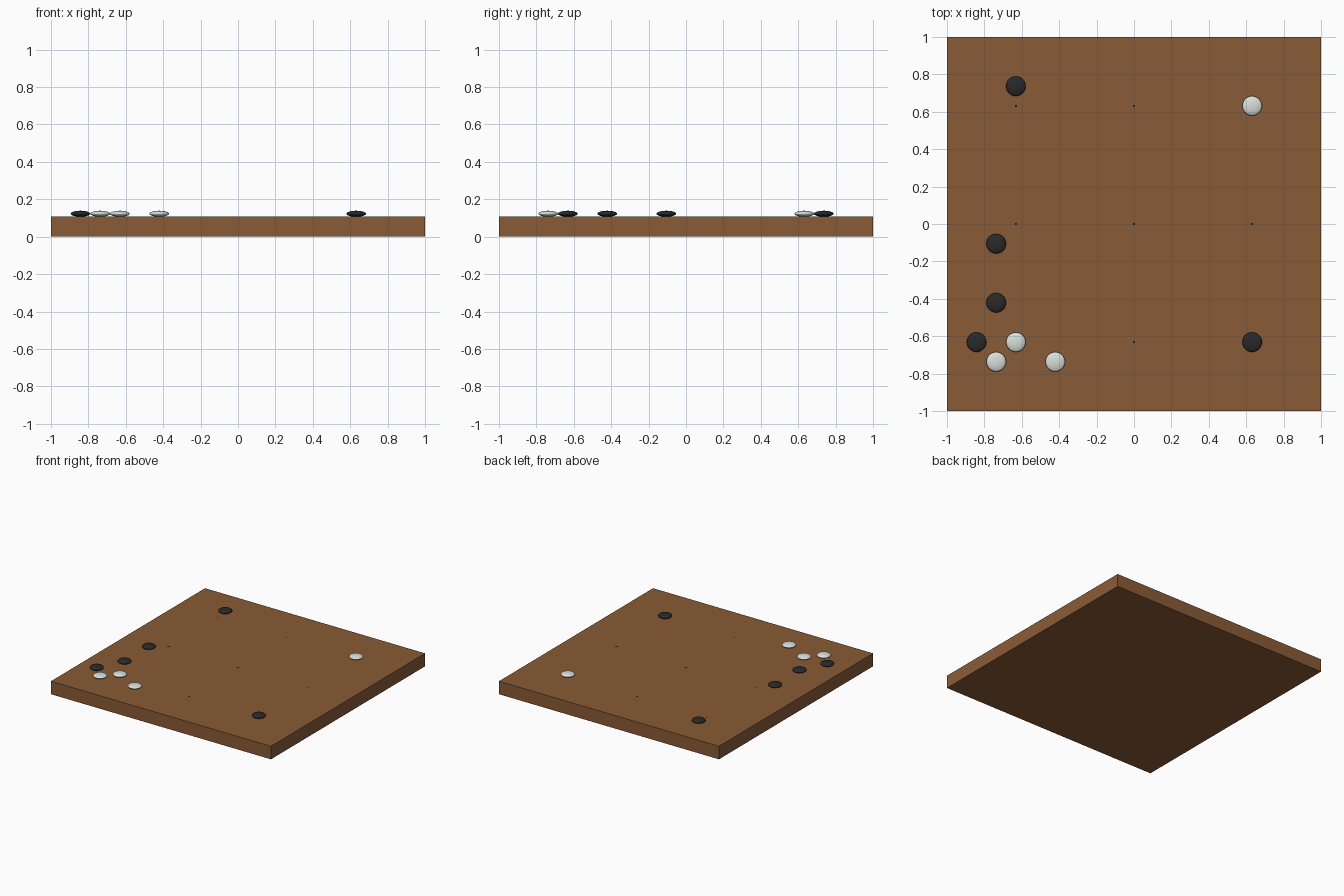
import bpy, bmesh, math

if "Cube" in bpy.data.objects:
    bpy.data.objects.remove(bpy.data.objects["Cube"])

STEP = 2 / 19          # spacing of the playing lines
TOP = 0.107            # height of the board


def material(name, rgb):
    m = bpy.data.materials.new(name)
    m.diffuse_color = (*rgb, 1)
    m.use_nodes = True
    m.node_tree.nodes["Principled BSDF"].inputs["Base Color"].default_value = m.diffuse_color
    return m


wood = material("brown wood", (0.255, 0.105, 0.037))
black = material("black stone", (0.022, 0.022, 0.023))
white = material("white stone", (0.68, 0.73, 0.70))
ink = material("dark ink", (0.01, 0.008, 0.006))


def finish(name, bm, mat, loc, smooth=False):
    mesh = bpy.data.meshes.new(name)
    bm.to_mesh(mesh)
    bm.free()
    mesh.materials.append(mat)
    for p in mesh.polygons:
        p.use_smooth = smooth
    ob = bpy.data.objects.new(name, mesh)
    ob.location = loc
    bpy.context.collection.objects.link(ob)


# Board slab
bm = bmesh.new()
bmesh.ops.create_cube(bm, size=1)
bmesh.ops.scale(bm, vec=(2, 2, TOP), verts=bm.verts)
finish("board", bm, wood, (0, 0, TOP / 2))

# Nine marker dots, six lines apart
for i in (-6, 0, 6):
    for j in (-6, 0, 6):
        bm = bmesh.new()
        bmesh.ops.create_cone(bm, cap_ends=True, segments=16, radius1=0.006,
                              radius2=0.006, depth=0.002)
        finish("marker_dot", bm, ink, (i * STEP, j * STEP, TOP))


# Flattened round stones, placed by line number from the centre
def stone(name, mat, i, j):
    bm = bmesh.new()
    bmesh.ops.create_uvsphere(bm, u_segments=32, v_segments=16, radius=1)
    bmesh.ops.scale(bm, vec=(0.0525, 0.0525, 0.016), verts=bm.verts)
    finish(name, bm, mat, (i * STEP, j * STEP, TOP + 0.016), True)


for i, j in ((-6, 7), (-7, -1), (-7, -4), (-8, -6), (6, -6)):
    stone("black_stone", black, i, j)
for i, j in ((6, 6), (-6, -6), (-7, -7), (-4, -7)):
    stone("white_stone", white, i, j)
